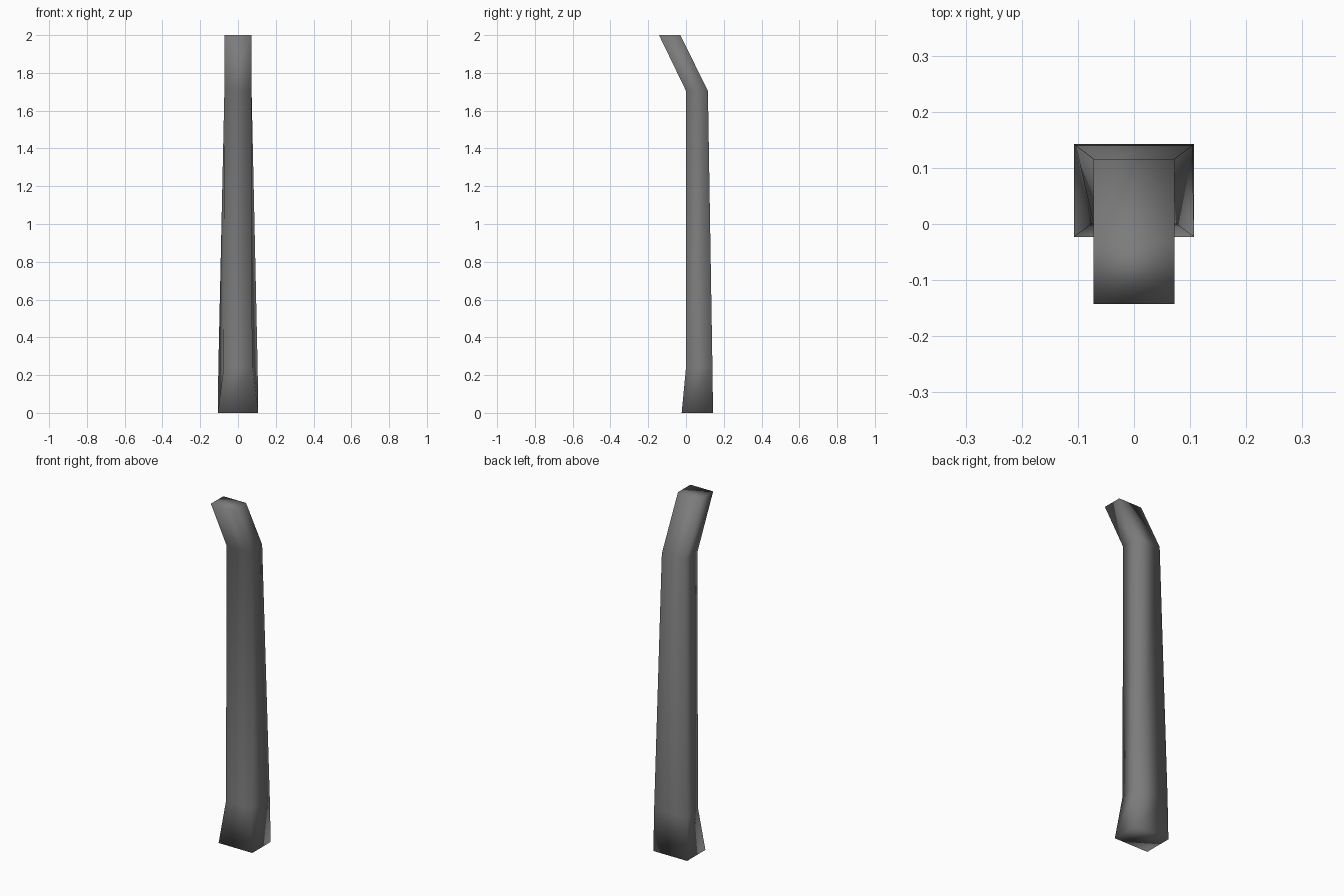
import bpy
import bmesh

cube = bpy.data.objects.get("Cube")
if cube:
    bpy.data.objects.remove(cube, do_unlink=True)

# Single dark grey colour
grey = bpy.data.materials.new("dark_grey")
grey.use_nodes = True
colour = (0.2, 0.2, 0.2, 1)
grey.diffuse_color = colour
grey.node_tree.nodes["Principled BSDF"].inputs["Base Color"].default_value = colour

# Cross-sections: height, front half width, back half width, front y, back y
sections = [
    (0.0, 0.107, 0.107, -0.023, 0.143),
    (0.24, 0.076, 0.104, 0.0, 0.14),
    (1.705, 0.072, 0.072, 0.0, 0.116),
    (2.0, 0.072, 0.072, -0.143, -0.03),
]

# Bent post lofted through the sections, closed at both ends
bm = bmesh.new()
rings = []
for z, front_w, back_w, front_y, back_y in sections:
    corners = [(-front_w, front_y), (front_w, front_y), (back_w, back_y), (-back_w, back_y)]
    rings.append([bm.verts.new((x, y, z)) for x, y in corners])
for low, high in zip(rings, rings[1:]):
    for i in range(4):
        j = (i + 1) % 4
        bm.faces.new((low[i], low[j], high[j], high[i]))
bm.faces.new(rings[0][::-1])
bm.faces.new(rings[-1])
bmesh.ops.recalc_face_normals(bm, faces=bm.faces)
for face in bm.faces:
    face.smooth = True

mesh = bpy.data.meshes.new("bent_post")
bm.to_mesh(mesh)
bm.free()
mesh.materials.append(grey)
post = bpy.data.objects.new("bent_post", mesh)
bpy.context.collection.objects.link(post)
